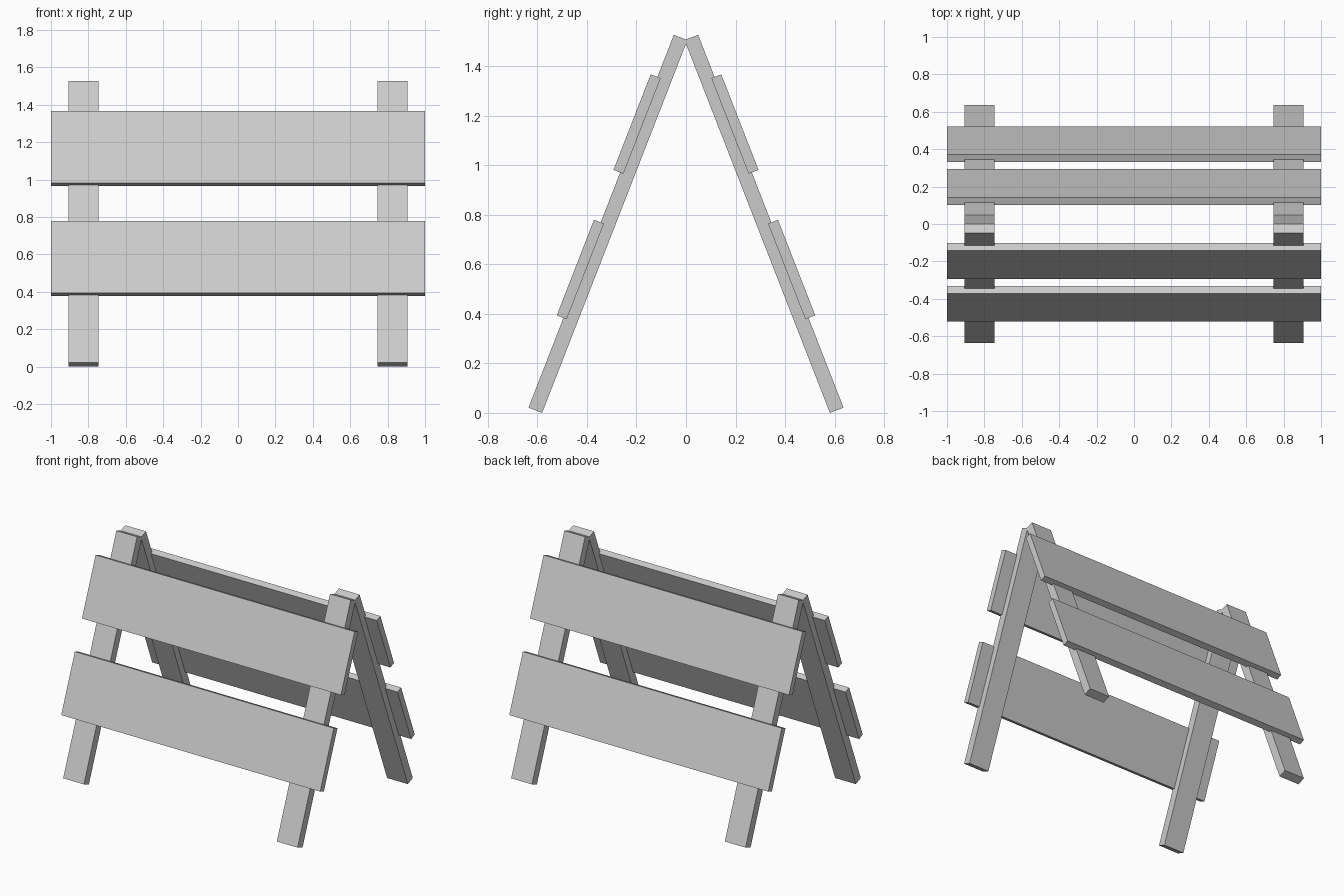
import bpy
import math
from mathutils import Matrix, Vector

cube = bpy.data.objects.get("Cube")
if cube:
    bpy.data.objects.remove(cube, do_unlink=True)

grey = bpy.data.materials.new("plain grey")
grey.use_nodes = True
colour = (0.6, 0.6, 0.6, 1)
grey.diffuse_color = colour
grey.node_tree.nodes["Principled BSDF"].inputs["Base Color"].default_value = colour

LEAN = math.radians(21.3)
LEG_SIZE = (0.16, 0.059, 1.615)
PLANK_SIZE = (2.0, 0.043, 0.414)


def board(name, size, x, outward, along, frame):
    """Box placed in the leaning plane of one side of the trestle."""
    bpy.ops.mesh.primitive_cube_add(size=1)
    obj = bpy.context.object
    obj.name = obj.data.name = name
    obj.data.transform(Matrix.Diagonal((*size, 1)))
    obj.matrix_world = frame @ Matrix.Translation(Vector((x, -outward, along)))
    obj.data.materials.append(grey)


for side, turn in (("front", 0), ("back", math.pi)):
    # Leaning frame of this side; the back is the front turned half way round
    frame = (Matrix.Rotation(turn, 4, "Z")
             @ Matrix.Translation((0, -0.315, 0.763))
             @ Matrix.Rotation(-LEAN, 4, "X"))
    # Legs meeting at the top
    for hand, sign in (("left", 1), ("right", -1)):
        x = 0.825 * sign * (1 if turn == 0 else -1)
        board(f"{side}_{hand}_leg", LEG_SIZE, x, 0, 0, frame)
    # Cross planks let slightly into the legs
    board(f"{side}_upper_plank", PLANK_SIZE, 0, 0.037, 0.418, frame)
    board(f"{side}_lower_plank", PLANK_SIZE, 0, 0.037, -0.212, frame)
